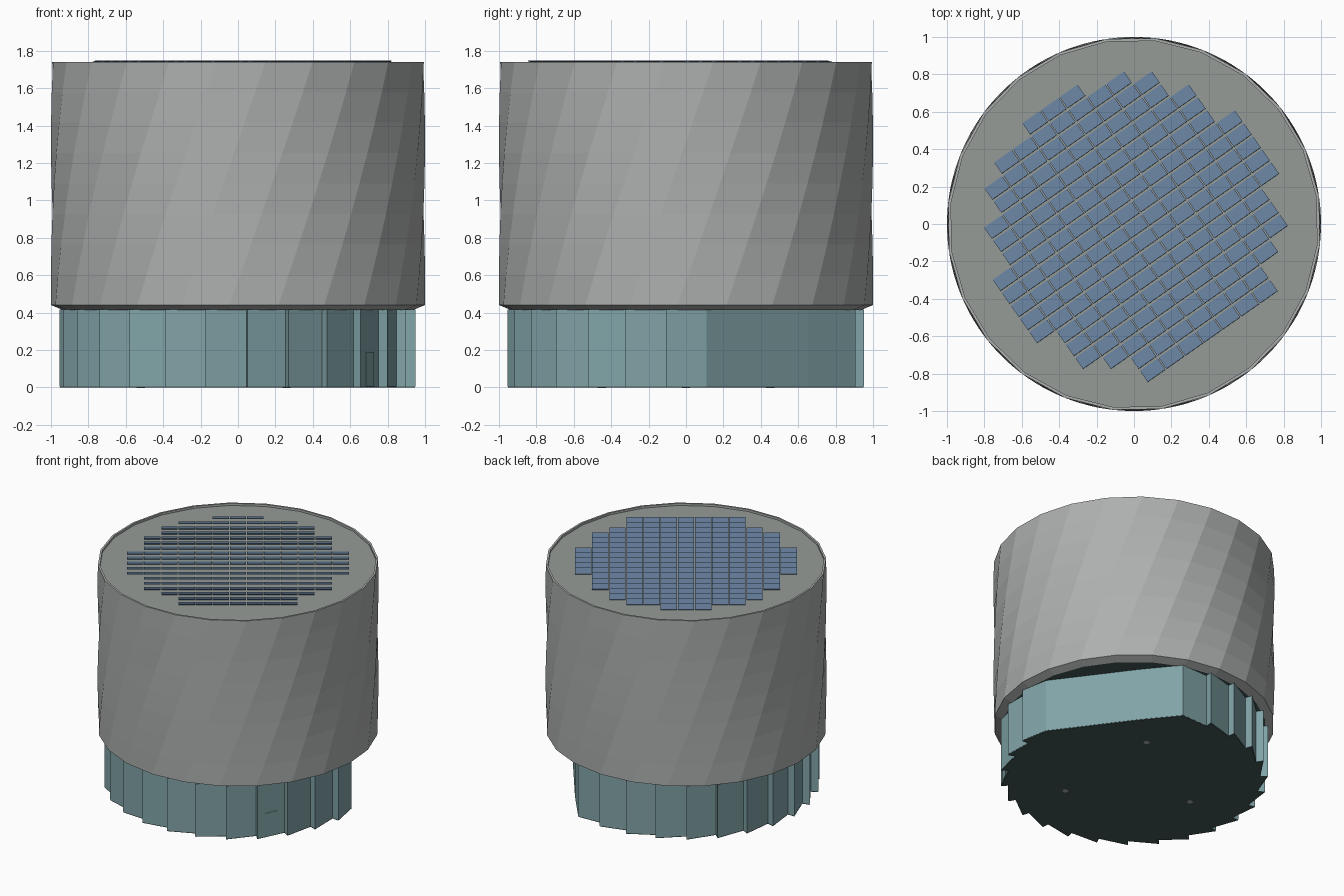
import bpy, bmesh
from math import sin, cos, radians, pi
from mathutils import Matrix, Vector

if "Cube" in bpy.data.objects:
    bpy.data.objects.remove(bpy.data.objects["Cube"])


def material(name, rgb):
    m = bpy.data.materials.new(name)
    m.diffuse_color = (*rgb, 1)
    m.use_nodes = True
    m.node_tree.nodes["Principled BSDF"].inputs["Base Color"].default_value = m.diffuse_color
    return m


GREY = material("cladding_grey", (0.42, 0.43, 0.43))
ROOF = material("roof_grey", (0.30, 0.33, 0.31))
TEAL = material("glass_teal", (0.22, 0.37, 0.39))
DARK = material("dark_base", (0.06, 0.10, 0.10))
BLUE = material("solar_blue", (0.13, 0.21, 0.33))


def finish(name, bm, mat=None):
    bmesh.ops.recalc_face_normals(bm, faces=bm.faces)
    me = bpy.data.meshes.new(name)
    bm.to_mesh(me)
    bm.free()
    ob = bpy.data.objects.new(name, me)
    bpy.context.collection.objects.link(ob)
    if mat:
        me.materials.append(mat)
    return ob


def ring(bm, r, z, start, n=24):
    return [bm.verts.new((r * cos(start + 2 * pi * i / n), r * sin(start + 2 * pi * i / n), z))
            for i in range(n)]


def bridge(bm, a, b):
    n = len(a)
    for i in range(n):
        j = (i + 1) % n
        bm.faces.new((a[i], a[j], b[j], b[i]))


def prism(name, outline, z0, z1, mat):
    bm = bmesh.new()
    lo = [bm.verts.new((x, y, z0)) for x, y in outline]
    hi = [bm.verts.new((x, y, z1)) for x, y in outline]
    bridge(bm, lo, hi)
    bm.faces.new(lo)
    bm.faces.new(hi)
    return finish(name, bm, mat)


# Twisted drum: 24 sides, 8 rows of leaning panels, lower chamfer and thin top rim
Z0, Z1, ROWS = 0.44, 1.74, 8
A0, A1 = radians(-90 - 17.5), radians(-90 + 8.5)
bm = bmesh.new()
rings = [ring(bm, 0.94, 0.415, A0)]
for k in range(ROWS + 1):
    t = k / ROWS
    rings.append(ring(bm, 1.0, Z0 + (Z1 - Z0) * t, A0 + (A1 - A0) * t))
rings.append(ring(bm, 0.985, Z1, A1))
rings.append(ring(bm, 0.985, 1.722, A1))
for a, b in zip(rings, rings[1:]):
    bridge(bm, a, b)
finish("twisted_drum", bm, GREY)

# Flat roof and soffit
for name, r, z, start, mat in (("roof", 0.986, 1.724, A1, ROOF), ("soffit", 0.941, 0.418, A0, DARK)):
    bm = bmesh.new()
    bm.faces.new(ring(bm, r, z, start))
    finish(name, bm, mat)

# Glazed base: sawtooth outline, with one straight chord of three wide panes
R_OUT, R_IN, TEETH = 0.955, 0.90, 22
c0, c1 = Vector((0.91, 0.11)), Vector((0.31, 0.92))
start, end = radians(71.5), radians(367)
step = (end - start) / TEETH
outline = [c0.lerp(c1, i / 3) for i in range(3)]
for i in range(TEETH):
    a, b = start + i * step, start + (i + 1) * step
    outline.append(Vector((cos(a), sin(a))) * R_OUT)
    if i < TEETH - 1:
        outline.append(Vector((cos(b), sin(b))) * R_IN)
prism("glazed_base", outline, 0.006, 0.417, TEAL)
prism("floor_plate", [p * 0.998 for p in outline], 0.0, 0.006, DARK)

# Entrance door on the pane at the front right
i = int((radians(317) - start) / step)
p = Vector((cos(start + i * step), sin(start + i * step))) * R_OUT
q = Vector((cos(start + (i + 1) * step), sin(start + (i + 1) * step))) * R_IN
d = (q - p).normalized()
nrm = Vector((d.y, -d.x)) * 0.004
mid = (p + q) / 2
l, r = mid - d * 0.047, mid + d * 0.047
prism("entrance_door", [l - nrm, r - nrm, r + nrm, l + nrm], 0.006, 0.19, TEAL)

# Three small discs under the floor
for k in range(3):
    a = radians(60 + 120 * k)
    pts = [(0.52 * cos(a) + 0.022 * cos(t * pi / 6), 0.52 * sin(a) + 0.022 * sin(t * pi / 6))
           for t in range(12)]
    prism(f"floor_disc_{k + 1}", pts, -0.002, 0.002, GREY)

# Tilted solar panels in a stepped round field (half-width in columns per row)
HALF = [1, 3, 4, 4, 5, 5, 5, 6, 6, 6, 6, 6, 5, 5, 5, 4, 3, 3]
field = Matrix.Rotation(radians(35), 4, 'Z')
tilt = Matrix.Rotation(radians(-13), 4, 'X')
bm = bmesh.new()
for row, half in enumerate(HALF):
    v = 0.7475 - 0.085 * row
    for col in range(-half, half + 1):
        bmesh.ops.create_cube(bm, size=1, matrix=field
                              @ Matrix.Translation((col * 0.122, v, 1.737)) @ tilt
                              @ Matrix.Diagonal((0.116, 0.074, 0.005, 1)))
finish("solar_panels", bm, BLUE)
